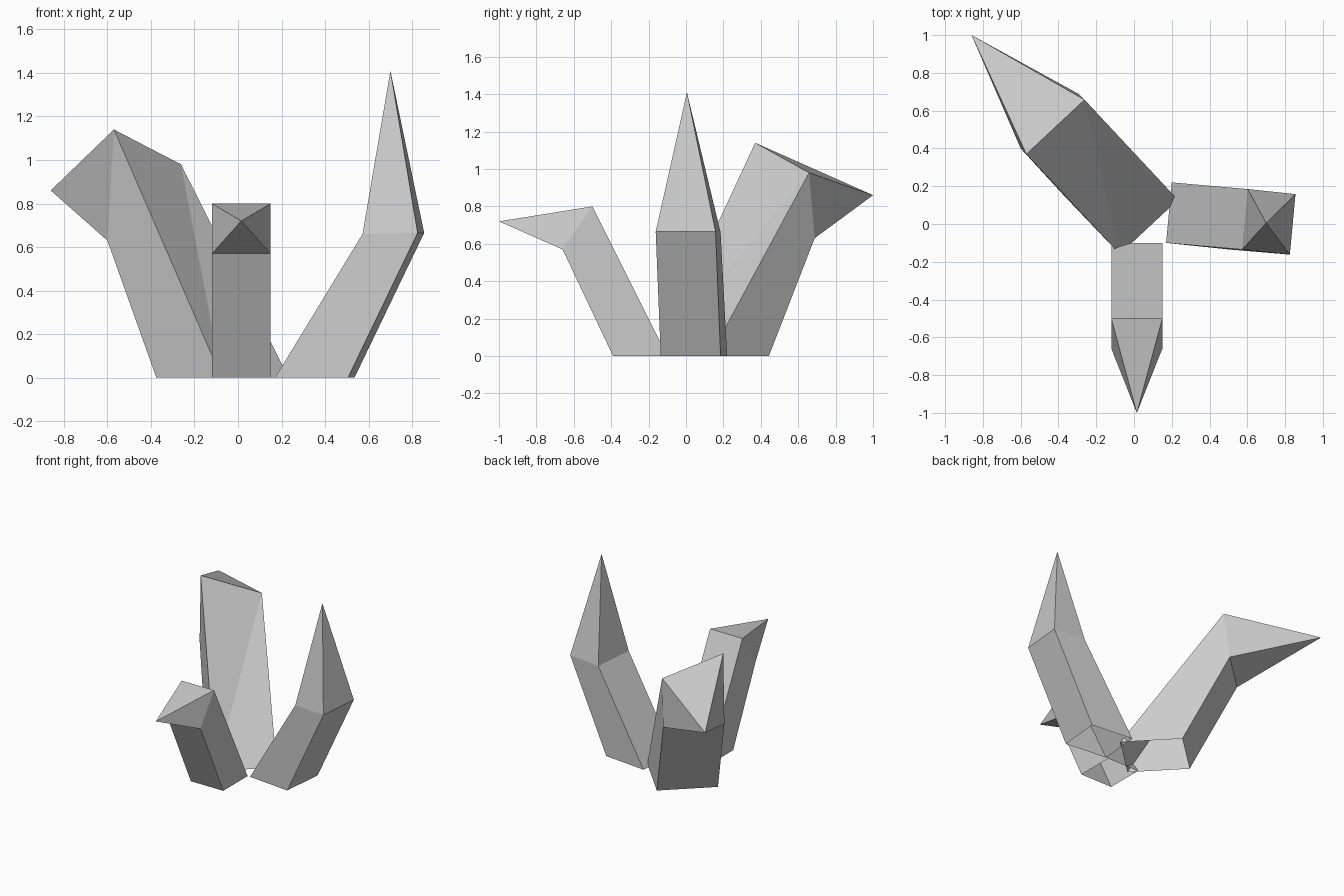
import bpy
import bmesh
from mathutils import Vector

old = bpy.data.objects.get("Cube")
if old:
    bpy.data.objects.remove(old, do_unlink=True)

grey = bpy.data.materials.new("plain grey")
grey.use_nodes = True
colour = (0.6, 0.6, 0.6, 1)
grey.diffuse_color = colour
grey.node_tree.nodes["Principled BSDF"].inputs["Base Color"].default_value = colour


def claw(name, base_in, base_out, bend_in, bend_out, tip, width, drop=0.0):
    """Open-bottomed four-sided shaft with a bent pyramid tip.

    Each point lies on one side; width carries it to the opposite side.
    drop lowers the far inner corner of the bend."""
    bm = bmesh.new()
    across = Vector(width)

    def pair(point, lower=0.0):
        near = Vector(point)
        far = near + across - Vector((0, 0, lower))
        return bm.verts.new(near), bm.verts.new(far)

    in_a, in_b = pair(base_in)
    out_a, out_b = pair(base_out)
    top_a, top_b = pair(bend_in, drop)
    low_a, low_b = pair(bend_out)
    point = bm.verts.new(tip)

    # Shaft: inner side split along its diagonal, then flanks and outer side
    shaft = [(in_a, in_b, top_b), (in_a, top_b, top_a),
             (out_a, in_a, top_a, low_a), (in_b, out_b, low_b, top_b),
             (out_b, out_a, low_a, low_b)]
    # Pointed end
    ring = [top_a, top_b, low_b, low_a]
    end = [(ring[i], ring[(i + 1) % 4], point) for i in range(4)]
    for verts in shaft + end:
        bm.faces.new(verts)
    bmesh.ops.recalc_face_normals(bm, faces=bm.faces[:])

    # The open shell must face outward
    middle = sum((v.co for v in bm.verts), Vector()) / len(bm.verts)
    if sum((f.calc_center_median() - middle).dot(f.normal) for f in bm.faces) < 0:
        bmesh.ops.reverse_faces(bm, faces=bm.faces[:])

    mesh = bpy.data.meshes.new(name)
    bm.to_mesh(mesh)
    bm.free()
    mesh.materials.append(grey)
    obj = bpy.data.objects.new(name, mesh)
    bpy.context.scene.collection.objects.link(obj)


claw("front_claw", (-0.12, -0.1, 0), (-0.12, -0.39, 0),
     (-0.12, -0.5, 0.8), (-0.12, -0.66, 0.57), (0.015, -1, 0.72), (0.27, 0, 0))

claw("left_claw", (0.17, -0.1, 0), (0.505, -0.135, 0),
     (0.572, -0.135, 0.66), (0.825, -0.162, 0.665), (0.7, 0.005, 1.41), (0.03, 0.32, 0))

claw("large_back_claw", (-0.075, -0.16, 0), (-0.375, 0.155, 0),
     (-0.57, 0.37, 1.14), (-0.6, 0.4, 0.63), (-0.86, 1, 0.86), (0.308, 0.288, 0), 0.16)
